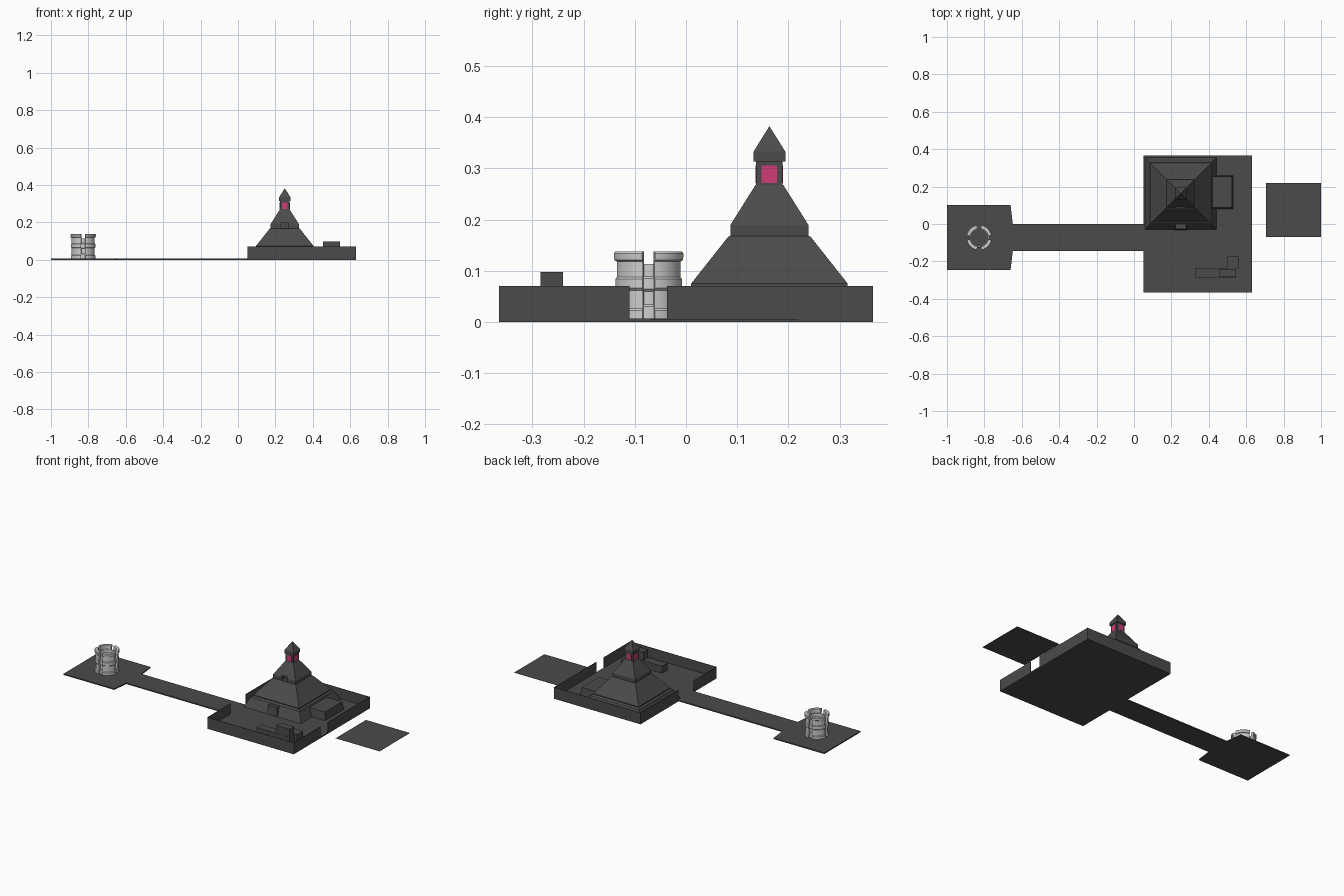
import bpy
import bmesh
from math import sin, cos, pi, asin

if "Cube" in bpy.data.objects:
    bpy.data.objects.remove(bpy.data.objects["Cube"])


def material(name, rgb):
    mat = bpy.data.materials.new(name)
    mat.use_nodes = True
    mat.diffuse_color = (*rgb, 1)
    mat.node_tree.nodes["Principled BSDF"].inputs["Base Color"].default_value = (*rgb, 1)
    return mat


DARK = material("dark stone", (0.07, 0.07, 0.07))
PALE = material("pale stone", (0.62, 0.62, 0.62))
PINK = material("pink glow", (0.62, 0.045, 0.19))


def finish(name, bm, mat, fix=True):
    if fix:
        bmesh.ops.recalc_face_normals(bm, faces=bm.faces)
    mesh = bpy.data.meshes.new(name)
    bm.to_mesh(mesh)
    bm.free()
    mesh.materials.append(mat)
    obj = bpy.data.objects.new(name, mesh)
    bpy.context.collection.objects.link(obj)
    return obj


def loft(name, rings, mat):
    """Closed solid through a list of equal-length point rings."""
    bm = bmesh.new()
    loops = [[bm.verts.new(p) for p in ring] for ring in rings]
    n = len(loops[0])
    for a, b in zip(loops, loops[1:]):
        for i in range(n):
            j = (i + 1) % n
            bm.faces.new((a[i], a[j], b[j], b[i]))
    bm.faces.new(loops[0])
    bm.faces.new(loops[-1])
    return finish(name, bm, mat)


def rect(x0, x1, y0, y1, z):
    return [(x0, y0, z), (x1, y0, z), (x1, y1, z), (x0, y1, z)]


def box(name, x0, x1, y0, y1, z0, z1, mat=DARK, taper=0.0):
    t = taper
    return loft(name, [rect(x0, x1, y0, y1, z0),
                       rect(x0 + t, x1 - t, y0 + t, y1 - t, z1)], mat)


CX, CY = 0.25, 0.163


def tier(name, profile):
    """Square tier from (half width, height) pairs."""
    return loft(name, [rect(CX - h, CX + h, CY - h, CY + h, z) for h, z in profile], DARK)


# Ground: tower platform with causeway, courtyard floor, detached plate
GROUND = 0.007
outline = [(-1, -0.245), (-0.66, -0.245), (-0.648, -0.145), (0.05, -0.145),
           (0.05, 0), (-0.648, 0), (-0.66, 0.102), (-1, 0.102)]
loft("platform_and_causeway", [[(x, y, z) for x, y in outline] for z in (0, GROUND)], DARK)
box("courtyard_floor", 0.05, 0.63, -0.365, 0.365, 0, GROUND)
box("detached_plate", 0.705, 1, -0.07, 0.22, 0.004, 0.005)

# Courtyard walls with two gateways
W, H = 0.002, 0.07
box("front_wall", 0.05, 0.63, -0.365, -0.365 + W, 0, H)
box("back_wall", 0.05, 0.63, 0.365 - W, 0.365, 0, H)
for side, x, gap in (("right", 0.05, (-0.145, 0)), ("left", 0.63 - W, (-0.11, -0.037))):
    box(side + "_wall_front", x, x + W, -0.365, gap[0], 0, H)
    box(side + "_wall_back", x, x + W, gap[1], 0.365, 0, H)

# Stepped temple
tier("temple_base", [(0.192, GROUND), (0.165, 0.062)])
tier("lower_roof", [(0.165, 0.06), (0.153, 0.07), (0.153, 0.075), (0.081, 0.166), (0.078, 0.168)])
upper = tier("upper_roof", [(0.076, 0.16), (0.076, 0.19), (0.027, 0.268)])
tier("lantern_neck", [(0.026, 0.266), (0.026, 0.316)])
tier("lantern_cap", [(0.031, 0.314), (0.031, 0.333), (0.0005, 0.382)])
box("front_porch", 0.215, 0.285, -0.032, 0.03, GROUND, 0.06, taper=0.006)
box("side_annex", 0.40, 0.53, 0.08, 0.26, GROUND, 0.055, taper=0.007)

# Niche cut in the front of the upper roof
cutter = box("niche_cutter", CX - 0.019, CX + 0.019, 0.05, 0.115, 0.17, 0.198)
cutter.hide_render = True
cut = upper.modifiers.new("niche", "BOOLEAN")
cut.operation = "DIFFERENCE"
cut.solver = "EXACT"
cut.object = cutter
bpy.context.view_layer.objects.active = upper
bpy.ops.object.modifier_apply(modifier=cut.name)
bpy.data.objects.remove(cutter)

# Lantern windows on all four sides
for side, dx, dy in (("front", 0, -1), ("back", 0, 1), ("left", 1, 0), ("right", -1, 0)):
    x, y = CX + dx * 0.026, CY + dy * 0.026
    hx, hy = (0.001, 0.015) if dx else (0.015, 0.001)
    box(side + "_lantern_window", x - hx, x + hx, y - hy, y + hy, 0.272, 0.306, PINK)

# Courtyard blocks
box("long_block", 0.325, 0.545, -0.285, -0.235, GROUND, 0.05)
box("corner_block", 0.5, 0.56, -0.235, -0.175, GROUND, 0.05)
box("tall_block", 0.455, 0.545, -0.284, -0.24, 0.04, 0.098)

# Round tower: four quarter shells around a lower hollow core
TX, TY = -0.828, -0.073


def lathe(name, profile, start, sweep, steps):
    """Sweep a closed (radius, height) profile around the tower axis."""
    full = sweep > 2 * pi - 0.01
    bm = bmesh.new()
    rows = []
    for k in range(steps if full else steps + 1):
        a = start + sweep * k / steps
        rows.append([bm.verts.new((TX + r * cos(a), TY + r * sin(a), z)) for r, z in profile])
    pairs = list(zip(rows, rows[1:])) + ([(rows[-1], rows[0])] if full else [])
    n = len(profile)
    for a, b in pairs:
        for i in range(n):
            j = (i + 1) % n
            bm.faces.new((a[i], a[j], b[j], b[i]))
    if not full:
        bm.faces.new(rows[0])
        bm.faces.new(rows[-1])
    obj = finish(name, bm, PALE)
    bpy.ops.object.select_all(action="DESELECT")
    obj.select_set(True)
    bpy.context.view_layer.objects.active = obj
    bpy.ops.object.shade_smooth_by_angle()


shell = [(0.05, GROUND), (0.066, GROUND), (0.066, 0.022), (0.062, 0.026), (0.062, 0.062),
         (0.066, 0.066), (0.066, 0.084), (0.063, 0.088), (0.063, 0.118), (0.068, 0.121),
         (0.069, 0.127), (0.069, 0.134), (0.066, 0.138), (0.05, 0.138)]
core = [(0.046, GROUND), (0.056, GROUND), (0.056, 0.03), (0.052, 0.034), (0.052, 0.06),
        (0.056, 0.064), (0.056, 0.085), (0.052, 0.089), (0.052, 0.113), (0.046, 0.113)]
half_gap = asin(0.012 / 0.066)
for i, corner in enumerate(("back_left", "back_right", "front_right", "front_left")):
    lathe(corner + "_tower_shell", shell, i * pi / 2 + half_gap, pi / 2 - 2 * half_gap, 8)
lathe("tower_core", core, 0, 2 * pi, 32)
